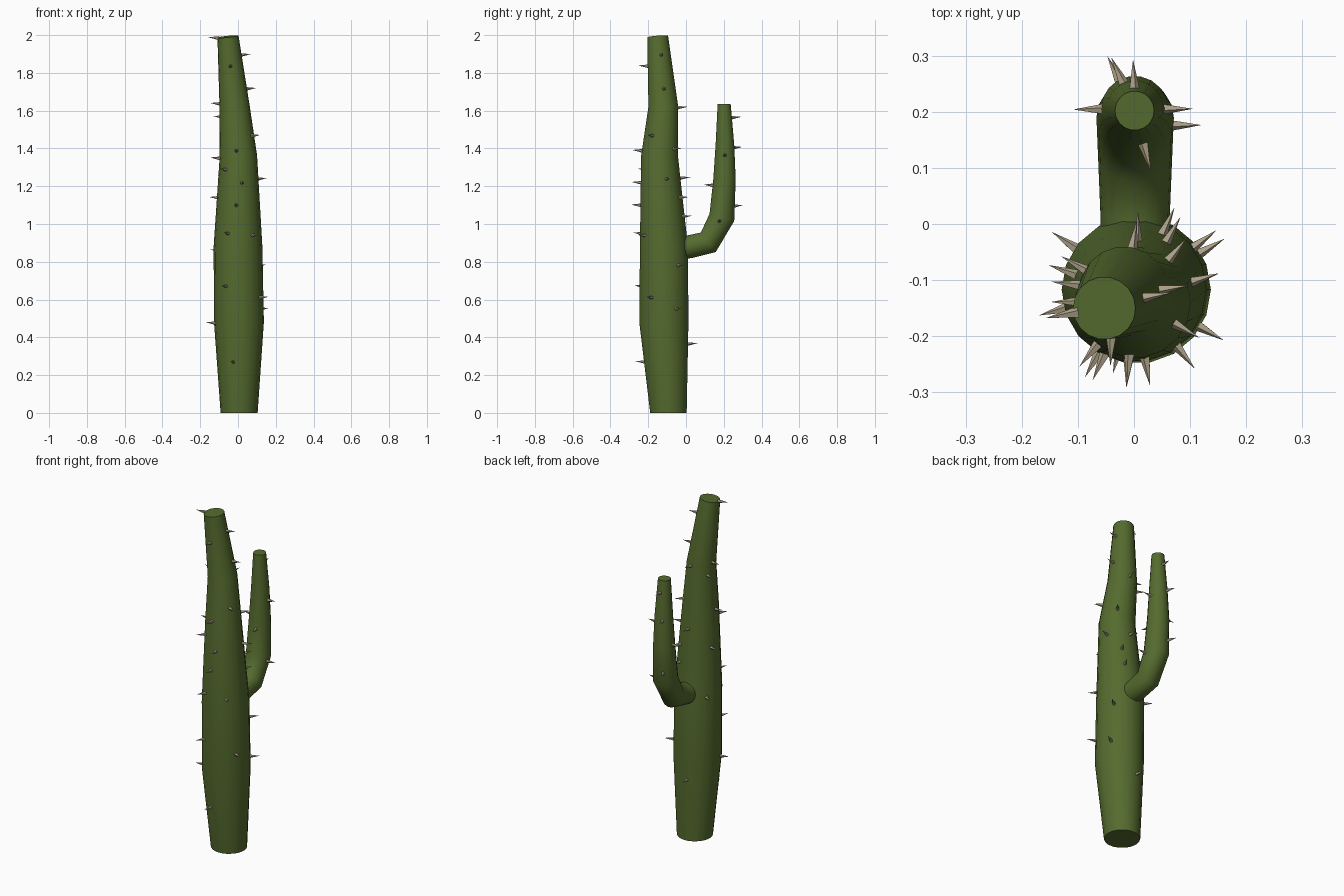
import bpy, bmesh, math
from mathutils import Vector

if "Cube" in bpy.data.objects:
    bpy.data.objects.remove(bpy.data.objects["Cube"])


def material(name, rgb):
    m = bpy.data.materials.new(name)
    m.diffuse_color = (*rgb, 1)
    m.use_nodes = True
    m.node_tree.nodes["Principled BSDF"].inputs["Base Color"].default_value = m.diffuse_color
    return m


green = material("cactus green", (0.091, 0.147, 0.028))
tan = material("spine tan", (0.42, 0.36, 0.25))


def finish(bm, name, mat):
    bmesh.ops.recalc_face_normals(bm, faces=bm.faces)
    me = bpy.data.meshes.new(name)
    bm.to_mesh(me)
    bm.free()
    me.materials.append(mat)
    ob = bpy.data.objects.new(name, me)
    bpy.context.collection.objects.link(ob)
    return ob


def tube(name, path, start_dir, sides=18):
    """Capped tube through (x, y, z, radius) points, rings mitred to the path."""
    bm = bmesh.new()
    pts = [Vector(p[:3]) for p in path]
    rings = []
    for i, p in enumerate(path):
        if i == 0:
            t = Vector(start_dir)
        elif i == len(pts) - 1:
            t = pts[i] - pts[i - 1]
        else:
            t = (pts[i] - pts[i - 1]).normalized() + (pts[i + 1] - pts[i]).normalized()
        t.normalize()
        u = Vector((1, 0, 0))
        u = (u - t * u.dot(t)).normalized()
        v = t.cross(u)
        rings.append([bm.verts.new(pts[i] + p[3] * (u * math.cos(a) + v * math.sin(a)))
                      for a in (2 * math.pi * k / sides for k in range(sides))])
    for a, b in zip(rings, rings[1:]):
        for k in range(sides):
            j = (k + 1) % sides
            f = bm.faces.new((a[k], a[j], b[j], b[k]))
            f.smooth = True
    for end in (rings[0], rings[-1]):
        bm.faces.new(end)
        for k in range(sides):
            bm.edges.get((end[k], end[(k + 1) % sides])).smooth = False
    return finish(bm, name, green)


trunk = [(0.006, -0.093, 0, 0.098), (0.005, -0.117, 0.48, 0.132),
         (0.0, -0.117, 0.88, 0.129), (0.002, -0.14, 1.36, 0.099),
         (-0.018, -0.12, 1.62, 0.08), (-0.053, -0.15, 1.992, 0.056)]
arm = [(0.002, -0.05, 0.87, 0.062), (0.002, 0.02, 0.88, 0.062),
       (0.002, 0.118, 0.903, 0.066), (0.002, 0.19, 1.035, 0.069),
       (0.001, 0.204, 1.24, 0.06), (0.002, 0.206, 1.42, 0.05),
       (0.001, 0.202, 1.635, 0.035)]
tube("cactus_trunk", trunk, (0, 0, 1))
tube("cactus_arm", arm, (0, 1, 0.1))


def spines(name, path, places, length=0.05):
    """Small thorns at (height, angle in degrees) on the surface of a tube."""
    bm = bmesh.new()
    for z, deg in places:
        for a, b in zip(path, path[1:]):
            if a[2] <= z <= b[2]:
                f = (z - a[2]) / (b[2] - a[2])
                c = Vector(a).lerp(Vector(b), f)
        d = Vector((math.cos(math.radians(deg)), math.sin(math.radians(deg)), 0.08))
        side = d.cross(Vector((0, 0, 1))).normalized()
        up = side.cross(d).normalized()
        root = Vector(c[:3]) + d * (c[3] - 0.008)
        tip = bm.verts.new(root + d * (length + 0.008))
        base = [bm.verts.new(root + 0.011 * (side * math.cos(k * math.tau / 5) + up * math.sin(k * math.tau / 5)))
                for k in range(5)]
        bm.faces.new(base)
        for k in range(5):
            bm.faces.new((base[k], base[(k + 1) % 5], tip))
    return finish(bm, name, tan)


spines("trunk_spines", trunk, [
    (1.98, 190), (1.89, 10), (1.83, -92), (1.71, 8), (1.63, 172), (1.61, 80),
    (1.56, 150), (1.46, -30), (1.38, -95), (1.39, 50), (1.34, 180), (1.28, -130),
    (1.23, 17), (1.235, 88), (1.21, -80), (1.13, 160), (1.13, 60), (1.09, -95),
    (1.03, 65), (0.94, -115), (0.93, -52), (0.85, 145), (0.77, 36), (0.66, -120),
    (0.6, -30), (0.54, 30), (0.465, 195), (0.355, 98), (0.26, -105)])
spines("arm_spines", arm, [
    (1.56, 92), (1.4, 115), (1.36, 0), (1.25, 180), (1.2, -75), (1.09, 115), (1.01, 0)])
